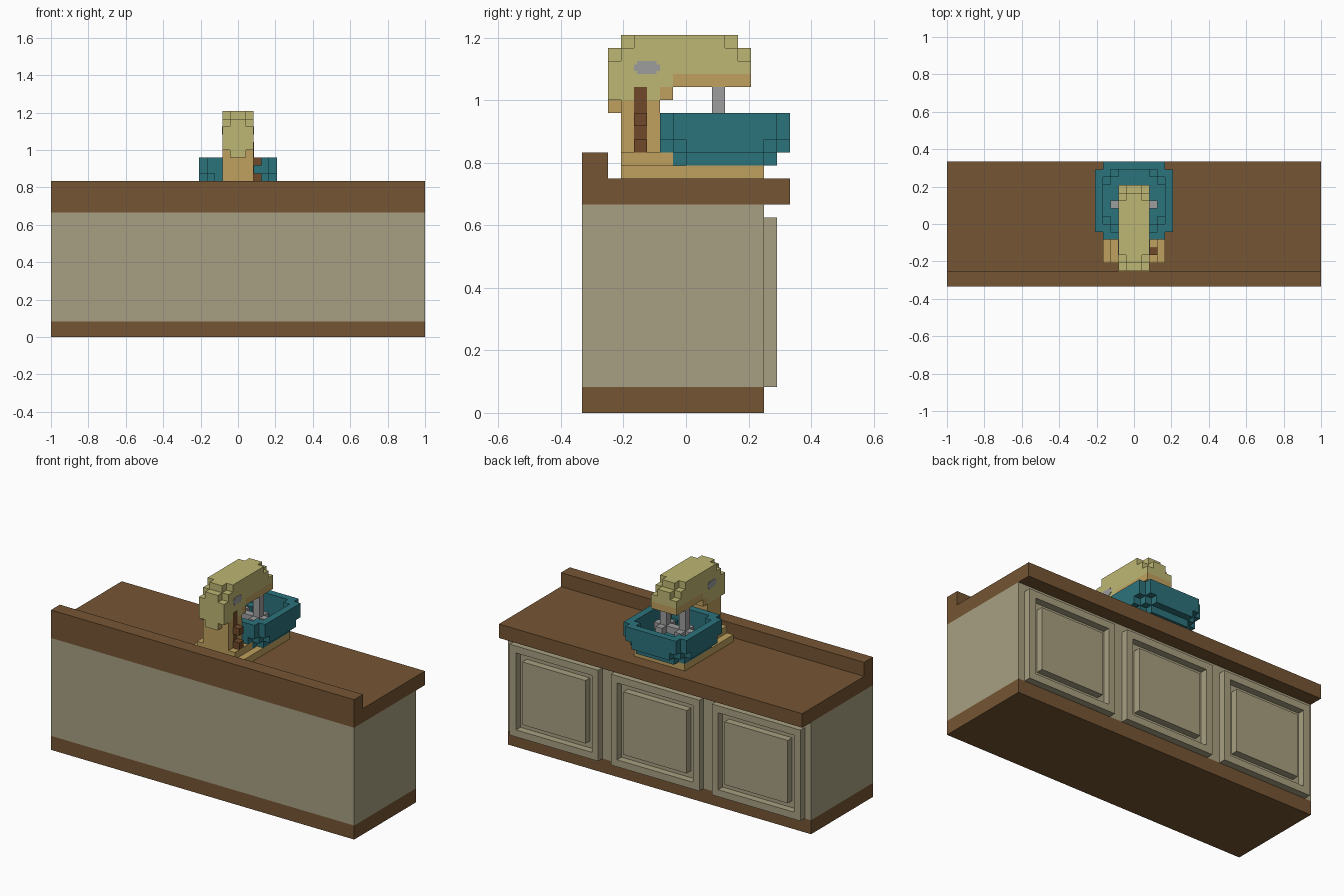
import bpy, bmesh

if "Cube" in bpy.data.objects:
    bpy.data.objects.remove(bpy.data.objects["Cube"])

U = 1 / 24  # one block


def material(name, rgb):
    m = bpy.data.materials.new(name)
    lin = [((c / 255 + 0.055) / 1.055) ** 2.4 for c in rgb]
    m.diffuse_color = (*lin, 1)
    m.use_nodes = True
    m.node_tree.nodes["Principled BSDF"].inputs["Base Color"].default_value = m.diffuse_color
    return m


BROWN = material("wood_brown", (117, 85, 51))
BEIGE = material("cabinet_beige", (169, 160, 130))
OLIVE = material("olive_yellow", (190, 183, 115))
TAN = material("tan", (192, 161, 95))
TEAL = material("teal", (44, 115, 124))
GREY = material("metal_grey", (158, 157, 157))
DARK = material("knob_brown", (112, 74, 42))


def finish(bm, name, *mats):
    bmesh.ops.recalc_face_normals(bm, faces=bm.faces)
    bmesh.ops.scale(bm, vec=(U, U, U), verts=bm.verts)
    me = bpy.data.meshes.new(name)
    bm.to_mesh(me)
    bm.free()
    ob = bpy.data.objects.new(name, me)
    bpy.context.collection.objects.link(ob)
    for m in mats:
        me.materials.append(m)
    return ob


def extrude(name, mat, pts, a, b, axis="z"):
    """Extrude an outline along z (points are x, y) or along x (points are y, z)."""
    bm = bmesh.new()
    at = (lambda p, h: (p[0], p[1], h)) if axis == "z" else (lambda p, h: (h, p[0], p[1]))
    lo, hi = ([bm.verts.new(at(p, h)) for p in pts] for h in (a, b))
    bm.faces.new(lo)
    bm.faces.new(hi)
    for i in range(len(pts)):
        j = (i + 1) % len(pts)
        bm.faces.new((lo[i], lo[j], hi[j], hi[i]))
    return finish(bm, name, mat)


def box(name, mat, x0, x1, y0, y1, z0, z1):
    return extrude(name, mat, [(x0, y0), (x1, y0), (x1, y1), (x0, y1)], z0, z1)


def stepped(x0, x1, y0, y1, cut):
    """Rectangle outline with stair-stepped corners."""
    stair = [(0, cut)]
    for k in range(cut):
        stair += [(k + 1, cut - k), (k + 1, cut - k - 1)]
    pts = []
    for cx, cy, sx, sy, rev in ((x1, y1, -1, -1, 0), (x0, y1, 1, -1, 1),
                                (x0, y0, 1, 1, 0), (x1, y0, -1, 1, 1)):
        pts += [(cx + sx * a, cy + sy * b) for a, b in (stair[::-1] if rev else stair)]
    return pts


def ring(name, mat, outer, inner, z0, z1):
    """Open wall between two matching outlines."""
    bm = bmesh.new()
    loops = [[bm.verts.new((*p, z)) for p in pts]
             for pts, z in ((outer, z0), (outer, z1), (inner, z1), (inner, z0))]
    n = len(outer)
    for k in range(4):
        a, b = loops[k], loops[(k + 1) % 4]
        for i in range(n):
            j = (i + 1) % n
            bm.faces.new((a[i], a[j], b[j], b[i]))
    return finish(bm, name, mat)


# Counter: plinth, cabinet and worktop with raised back edge
box("plinth", BROWN, -24, 24, -8, 6, 0, 2)
box("cabinet", BEIGE, -24, 24, -8, 6, 2, 16)
extrude("worktop", BROWN, [(-8, 16), (8, 16), (8, 18), (-6, 18), (-6, 20), (-8, 20)],
        -24, 24, "x")

# Three doors, each a frame with a raised centre panel
for i, cx in enumerate((-16, 0, 16)):
    box(f"door_panel_{i}", BEIGE, cx - 5, cx + 5, 6, 7, 4, 13)
    for s in (-1, 1):
        a, b = sorted((cx + s * 6, cx + s * 7))
        box(f"door_stile_{i}", BEIGE, a, b, 6, 7, 2, 15)
    for z in (2, 14):
        box(f"door_rail_{i}", BEIGE, cx - 6, cx + 6, 6, 7, z, z + 1)

# Mixer stand
box("mixer_base", TAN, -4, 4, -5, 6, 18, 19)
box("mixer_foot", TAN, -3, 3, -5, -1, 19, 20)
box("mixer_column", TAN, -2, 2, -5, -2, 20, 24)
neck = box("neck_block", TAN, -1, 1, -6, -5, 23, 24)
neck.data.materials.append(OLIVE)
for f in neck.data.polygons:
    f.material_index = int(f.normal.y < -0.5)

# Mixer head
extrude("head_body", OLIVE, [(-6, 24), (-2, 24), (-2, 25), (-1, 25), (-1, 26), (5, 26),
                             (5, 27), (-6, 27)], -2, 2, "x")
extrude("head_shoulder", OLIVE, stepped(-2, 2, -6, 5, 1), 27, 28)
extrude("head_top", OLIVE, stepped(-2, 2, -5, 4, 1), 28, 29)
box("head_underside", TAN, -2, 2, -1, 5, 25, 26)
box("head_neck_step", TAN, -2, 2, -2, -1, 24, 25)

# Side badges, control stripe and knobs
badge = [(-4 + 2 * p[0] / 8, 26 + p[1] / 4) for p in stepped(0, 8, 0, 4, 1)]
for s in (-1, 1):
    a, b = sorted((s * 1.9, s * 2.04))
    extrude("head_badge", GREY, badge, a, b, "x")
box("control_stripe", DARK, 1.9, 2.04, -4, -3, 20, 25)
for z in (20, 22):
    box("control_knob", DARK, 2, 3, -4, -3, z, z + 1)

# Bowl
extrude("bowl_floor", TEAL, stepped(-4, 4, -1, 7, 1), 19, 20)
ring("bowl_lower_wall", TEAL, stepped(-5, 5, -2, 8, 2), stepped(-4, 4, -1, 7, 2), 20, 21)
ring("bowl_wall", TEAL, stepped(-5, 5, -2, 8, 1), stepped(-4, 4, -1, 7, 1), 21, 23)

# Two beaters
for x in (-2, 1):
    box("beater_rod", GREY, x, x + 1, 2, 3, 21, 25)
    extrude("beater_whisk", GREY, stepped(x - 1, x + 2, 1, 4, 1), 21, 22)
